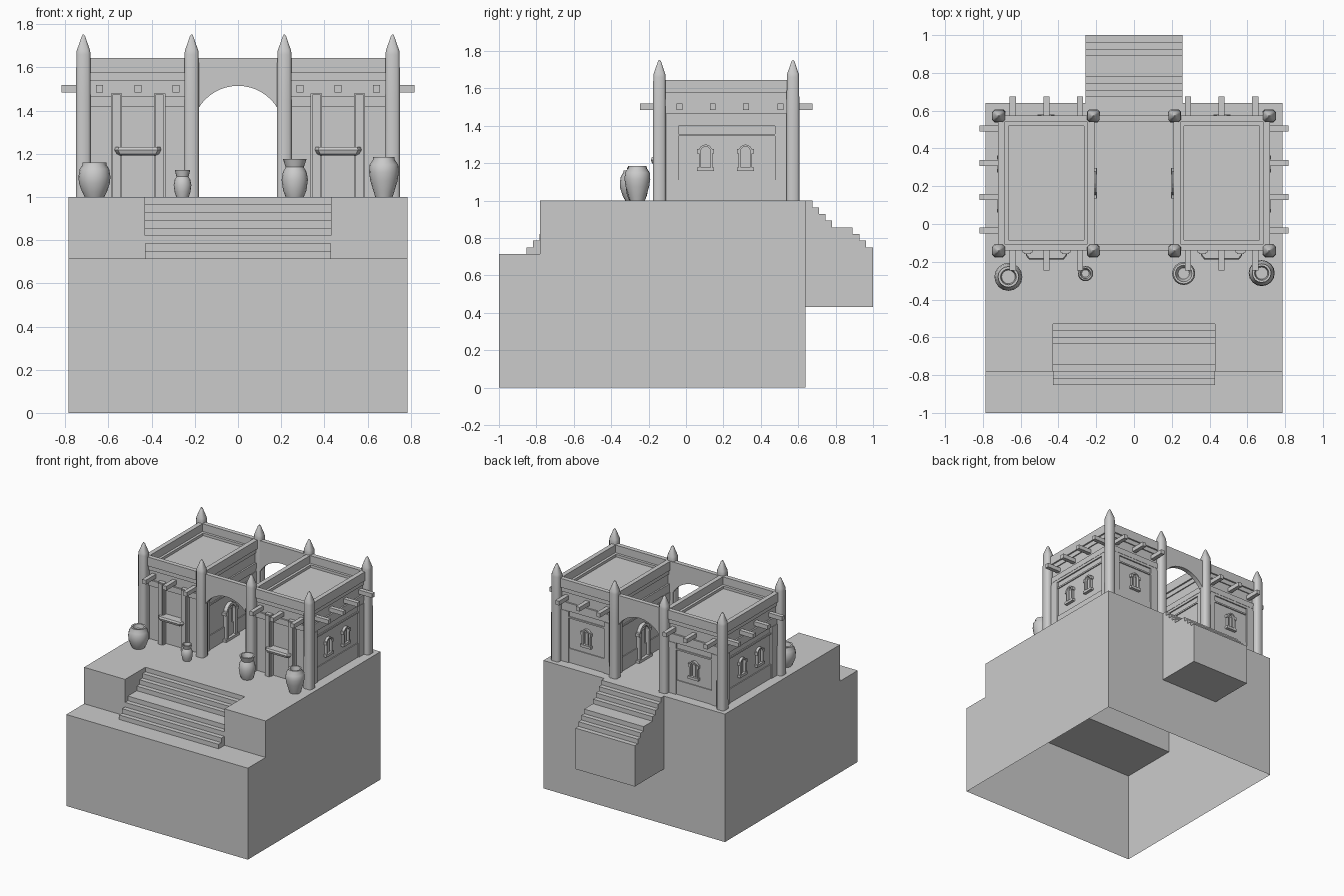
import bpy, bmesh, math
from mathutils import Vector

if "Cube" in bpy.data.objects:
    bpy.data.objects.remove(bpy.data.objects["Cube"])


def finish(name, bm, smooth=None):
    bmesh.ops.recalc_face_normals(bm, faces=bm.faces)
    me = bpy.data.meshes.new(name)
    bm.to_mesh(me)
    bm.free()
    ob = bpy.data.objects.new(name, me)
    bpy.context.collection.objects.link(ob)
    if smooth:
        bpy.context.view_layer.objects.active = ob
        ob.select_set(True)
        bpy.ops.object.shade_smooth_by_angle(angle=math.radians(smooth))
        ob.select_set(False)
    return ob


def prism(name, pts, axis, a, b):
    """Extrude a (y,z) outline along x, or an (x,z) outline along y."""
    bm = bmesh.new()
    put = (lambda p, d: (d, p[0], p[1])) if axis == 'x' else (lambda p, d: (p[0], d, p[1]))
    A = [bm.verts.new(put(p, a)) for p in pts]
    B = [bm.verts.new(put(p, b)) for p in pts]
    bm.faces.new(A)
    bm.faces.new(B[::-1])
    for i in range(len(pts)):
        j = (i + 1) % len(pts)
        bm.faces.new((A[i], A[j], B[j], B[i]))
    return finish(name, bm)


def box(name, x0, x1, y0, y1, z0, z1):
    return prism(name, [(y0, z0), (y1, z0), (y1, z1), (y0, z1)], 'x', x0, x1)


def ring(name, x0, x1, y0, y1, z0, z1, t):
    """Rectangular rim of thickness t."""
    bm = bmesh.new()
    loops = []
    for z, d in ((z0, 0), (z1, 0), (z1, t), (z0, t)):
        loops.append([bm.verts.new(v) for v in ((x0 + d, y0 + d, z), (x1 - d, y0 + d, z),
                                                (x1 - d, y1 - d, z), (x0 + d, y1 - d, z))])
    for k in range(4):
        P, Q = loops[k], loops[(k + 1) % 4]
        for i in range(4):
            j = (i + 1) % 4
            bm.faces.new((P[i], P[j], Q[j], Q[i]))
    return finish(name, bm)


def loft(name, rings, smooth):
    """Skin a stack of equal rings, capped at both ends."""
    bm = bmesh.new()
    V = [[bm.verts.new(p) for p in r] for r in rings]
    n = len(V[0])
    for P, Q in zip(V, V[1:]):
        for i in range(n):
            bm.faces.new((P[i], P[(i + 1) % n], Q[(i + 1) % n], Q[i]))
    bm.faces.new(V[0][::-1])
    bm.faces.new(V[-1])
    return finish(name, bm, smooth)


def pot(name, x, y, prof, n=16):
    loft(name, [[(x + r * math.cos(2 * math.pi * i / n), y + r * math.sin(2 * math.pi * i / n), 1 + z)
                 for i in range(n)] for r, z in prof], 35)


def arch(c, w, spring, rise, n):
    """Arc points from left to right above the spring line."""
    return [(c - w * math.cos(math.pi * i / n), spring + rise * math.sin(math.pi * i / n)) for i in range(n + 1)]


def opening(name, axis, face, out, c, z0, w, h):
    """Arched surround with sill and shoulder blocks, standing out from a wall face."""
    t = w * 0.3
    sp = z0 + h - w
    outer = [(c - w, z0)] + arch(c, w, sp, w, 8) + [(c + w, z0)]
    inner = [(c - w + t, z0)] + arch(c, w - t, sp, w - t, 8) + [(c + w - t, z0)]
    prism(name + "_surround", outer + inner[::-1], axis, face, face + out)

    def slab(part, u0, u1, a, b, d):
        prism(name + part, [(u0, a), (u1, a), (u1, b), (u0, b)], axis, face, face + d)
    slab("_sill", c - w * 1.25, c + w * 1.25, z0 - 0.012, z0 + 0.008, out * 1.2)
    for s in (-1, 1):
        slab("_shoulder", c + s * w * 0.72, c + s * w * 1.25, sp - 0.012, sp + 0.012, out * 1.1)
    slab("_mullion", c - w * 0.35, c + w * 0.35, z0, sp + w * 0.2, out * 0.4)


# Ground block: hollow shell, open underneath
W, R = 0.785, 0.0357
base = prism("base", [(0.64, 0), (0.64, 1), (-0.53, 1), (-0.53, 0.715), (-1, 0.715), (-1, 0)], 'x', -W, W)
bm = bmesh.new()
bm.from_mesh(base.data)
bmesh.ops.delete(bm, geom=[f for f in bm.faces if f.calc_center_median().z < 1e-4], context='FACES')
bm.to_mesh(base.data)
bm.free()
for s in (-1, 1):
    box("terrace_side", *sorted((s * 0.43, s * W)), -0.78, -0.53, 0.715, 1)


# Stairs: four steps, landing, four steps
def stair(start, sign, drop_to, back):
    pts, y, z = [(back, drop_to), (back, 1)], start, 1
    for i in range(8):
        pts += [(y, z), (y, z - R)]
        z -= R
        y += sign * (0.11 if i == 3 else 0.0355)
    return pts


front = [p for p in stair(-0.53, -1, 0.715, -0.53)[2:-1]] + [(-0.853, 0.715), (-0.53, 0.715)]
prism("front_stairs", front, 'x', -0.43, 0.43)
back = stair(0.675, 1, 0.43, 0.64)[:-3] + [(0.963, 0.75), (1, 0.75), (1, 0.43)]
prism("back_stairs", back, 'x', -0.257, 0.257)

Y0, Y1 = -0.14, 0.575      # front and back of the gatehouse
XI, XO = 0.21, 0.72        # inner and outer side of each tower
for s in (-1, 1):
    def X(a, b):
        return sorted((s * a, s * b))

    # Tower body, roof and stepped cornice
    box("tower_wall", *X(XI + 0.02, XO - 0.02), Y0 + 0.02, Y1 - 0.02, 1, 1.565)
    ring("roof_edge", *X(XI + 0.03, XO - 0.03), Y0 + 0.03, Y1 - 0.03, 1.56, 1.585, 0.025)
    ring("parapet", *X(XI, XO), Y0, Y1, 1.575, 1.645, 0.035)
    ring("cornice", *X(XI + 0.012, XO - 0.012), Y0 + 0.012, Y1 - 0.012, 1.54, 1.576, 0.03)
    ring("beam_band", *X(XI + 0.008, XO - 0.008), Y0 + 0.008, Y1 - 0.008, 1.42, 1.465, 0.03)

    # Raised panel framing on the outer, inner and back walls
    for axis, face, out, u0, u1 in (('x', s * (XO - 0.02), s * 0.014, Y0, Y1),
                                    ('x', s * (XI + 0.02), -s * 0.014, Y0, Y1),
                                    ('y', Y1 - 0.02, 0.014, *X(XI, XO))):
        for a, b, c, d, k in ((u0 + 0.02, u0 + 0.1, 1, 1.4, 1), (u1 - 0.1, u1 - 0.02, 1, 1.4, 1),
                              (u0 + 0.1, u1 - 0.1, 1, 1.11, 0.5), (u0 + 0.1, u1 - 0.1, 1.345, 1.357, 0.6),
                              (u0 + 0.02, u1 - 0.02, 1.4, 1.42, 0.7)):
            prism("panel_frame", [(a, c), (b, c), (b, d), (a, d)], axis, face, face + out * k)

    # Windows and inner doorway
    for y in (0.105, 0.318):
        opening("side_window", 'x', s * (XO - 0.02), s * 0.02, y, 1.17, 0.036, 0.13)
    opening("back_window", 'y', Y1 - 0.02, 0.02, s * 0.465, 1.17, 0.036, 0.13)
    opening("inner_door", 'x', s * (XI + 0.02), -s * 0.028, 0.215, 1.012, 0.065, 0.27)

    # Projecting roof beams
    for y in (-0.035, 0.143, 0.322, 0.505):
        box("side_beam", *X(0.69, 0.818), y - 0.016, y + 0.016, 1.485, 1.518)
    for x in (0.287, 0.464, 0.642):
        box("front_beam", *X(x - 0.016, x + 0.016), -0.245, -0.11, 1.485, 1.518)
        box("back_beam", *X(x - 0.016, x + 0.016), 0.54, 0.675, 1.485, 1.518)

    # Front pilasters and curved shelf
    for x in (0.363, 0.563):
        box("pilaster", *X(x - 0.026, x + 0.026), -0.15, -0.115, 1, 1.48)
        box("pilaster_face", *X(x - 0.019, x + 0.019), -0.16, -0.15, 1, 1.475)
    shelf = []
    for z, wx, dy in ((1.193, 0.088, 0.05), (1.2, 0.098, 0.062), (1.218, 0.108, 0.068), (1.232, 0.104, 0.062)):
        x = s * 0.464
        shelf.append([(x - wx, -0.12, z), (x - wx, -0.12 - dy * 0.7, z), (x - wx * 0.85, -0.12 - dy, z),
                      (x + wx * 0.85, -0.12 - dy, z), (x + wx, -0.12 - dy * 0.7, z), (x + wx, -0.12, z)])
    loft("window_shelf", shelf, 40)

    # Pointed corner posts with softened corners
    for px in (0.215, 0.716):
        for py in (-0.142, 0.572):
            rings = []
            for z, r in ((1, 0.035), (1.45, 0.034), (1.66, 0.033), (1.678, 0.031), (1.742, 0.009), (1.752, 0.003)):
                k = r * 0.62
                rings.append([(s * px + a, py + b, z) for a, b in
                              ((r, -k), (r, k), (k, r), (-k, r), (-r, k), (-r, -k), (-k, -r), (k, -r))])
            loft("corner_post", rings, 50)

# Arched screens joining the two towers
n = 16
cz, rad = 1.515 - 0.214, 0.214
half = math.asin(0.187 / rad)
arc = [(rad * math.sin(-half + 2 * half * i / n), cz + rad * math.cos(-half + 2 * half * i / n)) for i in range(n + 1)]
screen = [(-XI, 1), (-0.187, 1)] + arc + [(0.187, 1), (XI, 1), (XI, 1.645), (-XI, 1.645)]
for a, b in ((Y0, Y0 + 0.035), (Y1 - 0.035, Y1)):
    prism("arch_screen", screen, 'y', a, b)

# Pots (radius, height)
pot("wide_pot", -0.665, -0.28, [(0.045, 0), (0.058, 0.025), (0.072, 0.065), (0.074, 0.095), (0.068, 0.13),
                                (0.055, 0.15), (0.055, 0.16), (0.042, 0.16), (0.036, 0.13)])
pot("small_jar", -0.257, -0.262, [(0.029, 0), (0.037, 0.025), (0.041, 0.055), (0.036, 0.08), (0.028, 0.094),
                                  (0.036, 0.125), (0.028, 0.125), (0.02, 0.09)])
pot("collar_jar", 0.263, -0.262, [(0.042, 0), (0.054, 0.03), (0.061, 0.08), (0.055, 0.115), (0.042, 0.138),
                                  (0.055, 0.177), (0.044, 0.177), (0.03, 0.135)])
pot("tall_pot", 0.676, -0.26, [(0.04, 0), (0.048, 0.025), (0.063, 0.075), (0.069, 0.115), (0.066, 0.15),
                               (0.05, 0.173), (0.05, 0.185), (0.038, 0.185), (0.032, 0.15)])
